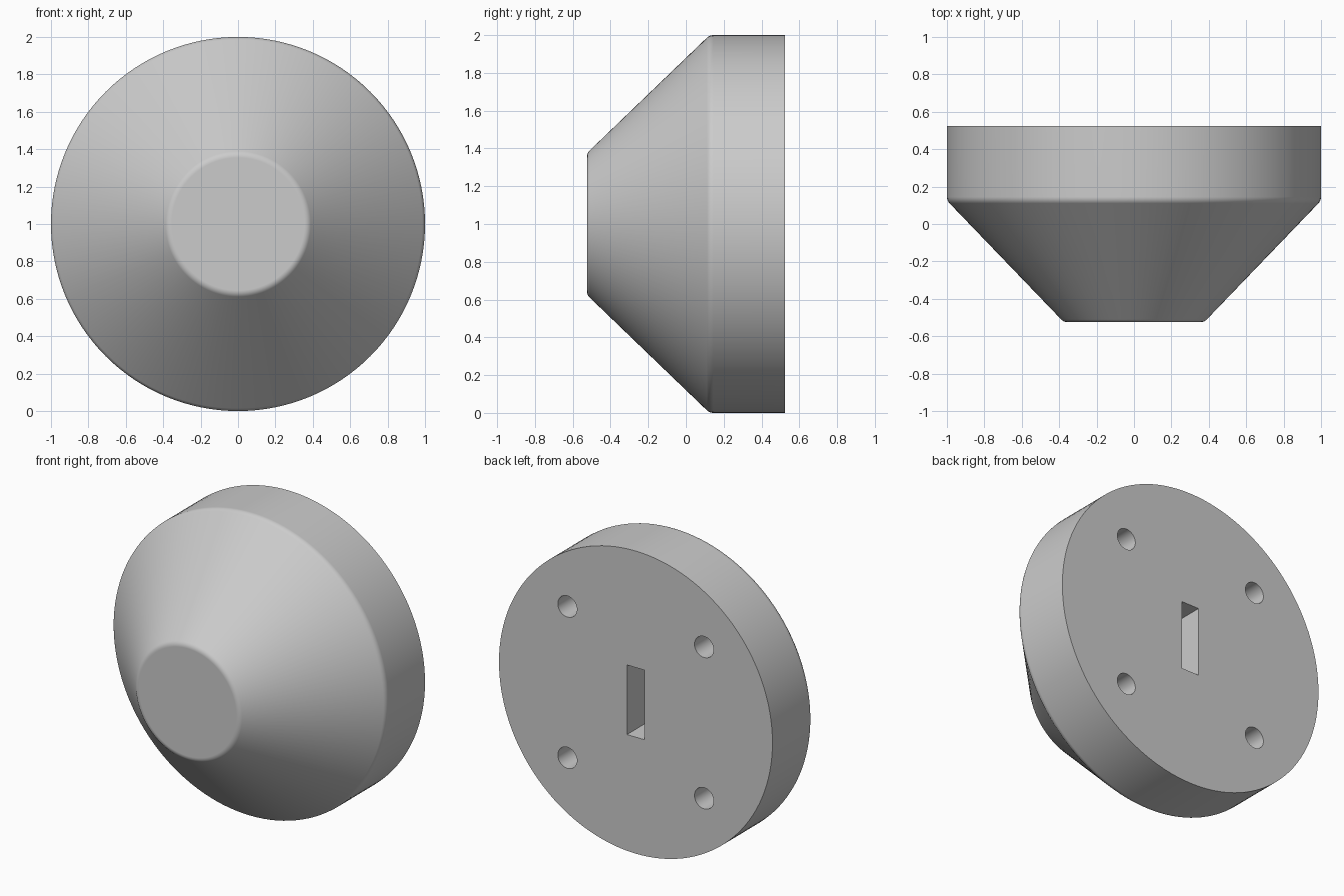
import bpy
import bmesh
from math import pi, radians
from mathutils import Matrix, Vector

cube = bpy.data.objects.get("Cube")
if cube:
    bpy.data.objects.remove(cube, do_unlink=True)

SEGMENTS = 128
BACK = 0.525
CENTRE = Vector((0, 0, 1))

grey = bpy.data.materials.new("plain grey")
grey.use_nodes = True
grey.diffuse_color = (0.6, 0.6, 0.6, 1)
grey.node_tree.nodes["Principled BSDF"].inputs["Base Color"].default_value = (0.6, 0.6, 0.6, 1)


def add_object(name, bm):
    bmesh.ops.recalc_face_normals(bm, faces=bm.faces)
    mesh = bpy.data.meshes.new(name)
    bm.to_mesh(mesh)
    bm.free()
    mesh.materials.append(grey)
    obj = bpy.data.objects.new(name, mesh)
    bpy.context.collection.objects.link(obj)
    return obj


def rounded(before, corner, after, length=0.02, steps=4):
    """Points of a small curve that softens one profile corner."""
    a = corner + (before - corner).normalized() * length
    b = corner + (after - corner).normalized() * length
    ts = [i / steps for i in range(steps + 1)]
    return [a * (1 - t) ** 2 + corner * 2 * t * (1 - t) + b * t * t for t in ts]


# Body: a truncated cone on a short cylinder, turned about the y axis
axis = Vector((0, -BACK))
nose = Vector((0.375, -BACK))
shoulder = Vector((1, 0.125))
rim = Vector((1, BACK))
profile = rounded(axis, nose, shoulder) + rounded(nose, shoulder, rim) + [rim]

bm = bmesh.new()
verts = [bm.verts.new((r, y, 1)) for r, y in profile]
edges = [bm.edges.new(pair) for pair in zip(verts, verts[1:])]
bmesh.ops.spin(bm, geom=verts + edges, cent=CENTRE, axis=(0, 1, 0),
               angle=2 * pi, steps=SEGMENTS, use_merge=True)
bmesh.ops.remove_doubles(bm, verts=bm.verts, dist=0.0001)
bmesh.ops.holes_fill(bm, edges=bm.edges, sides=0)
body = add_object("knob_body", bm)

# Cutter: four round screw holes and one central slot in the back
bm = bmesh.new()
hole_depth = 0.4
turn = Matrix.Rotation(pi / 2, 4, "X")
for x in (-0.5, 0.5):
    for z in (-0.5, 0.5):
        place = Matrix.Translation(CENTRE + Vector((x, BACK, z)))
        bmesh.ops.create_cone(bm, cap_ends=True, segments=32, radius1=0.07, radius2=0.07,
                              depth=2 * hole_depth, matrix=place @ turn)
slot_depth = 0.5
bmesh.ops.create_cube(bm, size=1, matrix=Matrix.Translation(CENTRE + Vector((0, BACK, 0)))
                      @ Matrix.Diagonal((0.128, 2 * slot_depth, 0.46, 1)))
cutter = add_object("back_openings_cutter", bm)
cutter.hide_render = True

# Cut the openings, then shade with flat ends and smooth sides
bpy.ops.object.select_all(action="DESELECT")
body.select_set(True)
bpy.context.view_layer.objects.active = body
cut = body.modifiers.new("back openings", "BOOLEAN")
cut.operation = "DIFFERENCE"
cut.solver = "EXACT"
cut.object = cutter
bpy.ops.object.modifier_apply(modifier=cut.name)
bpy.data.objects.remove(cutter, do_unlink=True)

bpy.ops.object.shade_smooth_by_angle(angle=radians(30))
weighted = body.modifiers.new("even shading", "WEIGHTED_NORMAL")
weighted.keep_sharp = True
